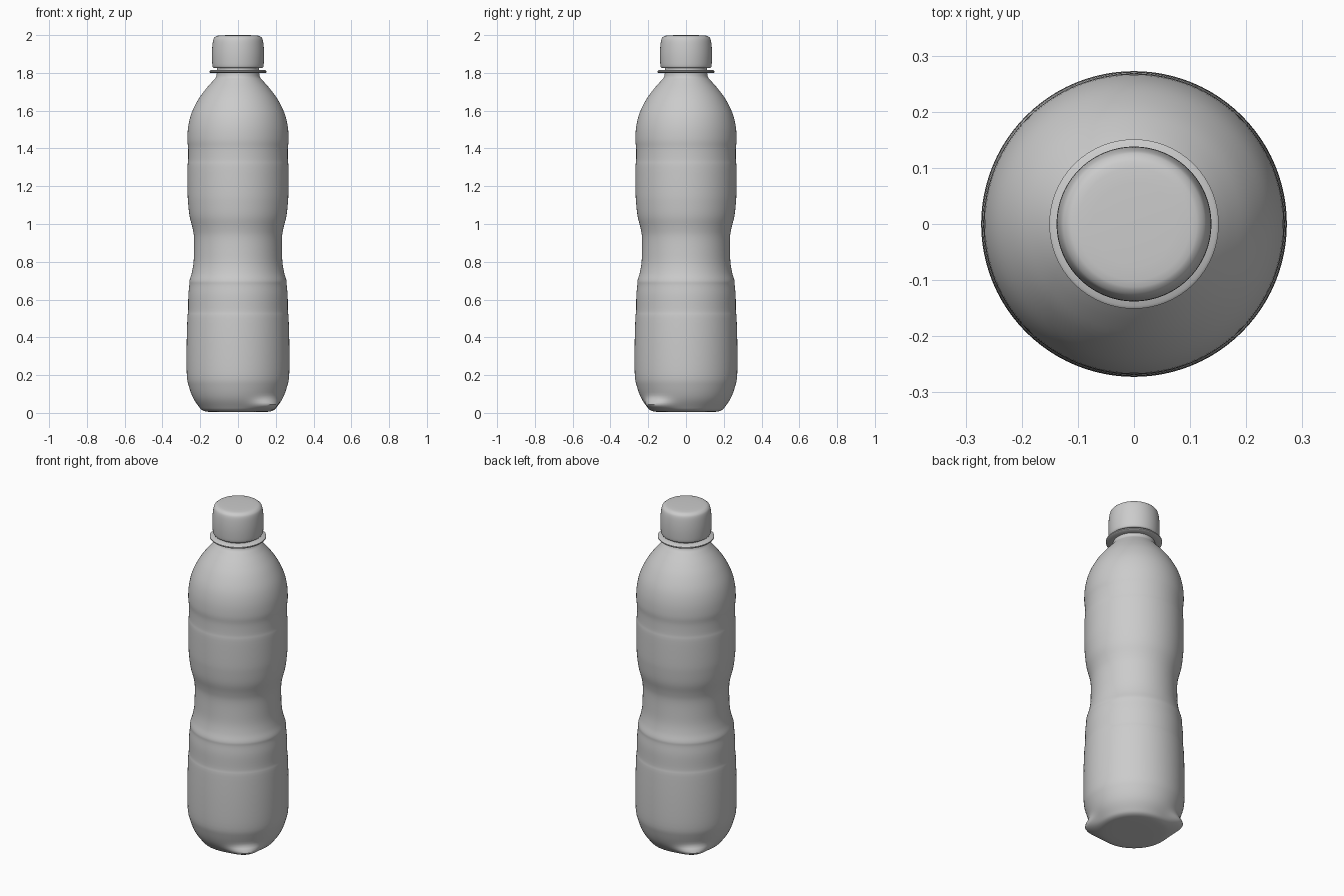
import bpy, bmesh, math

cube = bpy.data.objects.get("Cube")
if cube:
    bpy.data.objects.remove(cube, do_unlink=True)

grey = bpy.data.materials.new("plain grey")
grey.use_nodes = True
colour = (0.6, 0.6, 0.6, 1)
grey.diffuse_color = colour
shader = grey.node_tree.nodes["Principled BSDF"]
shader.inputs["Base Color"].default_value = colour
shader.inputs["Roughness"].default_value = 0.6


def smooth_profile(points, steps):
    """Monotone-ish curve through (radius, height) points."""
    out = []
    for i in range(len(points) - 1):
        a, b = points[max(i - 1, 0)], points[i]
        c, d = points[i + 1], points[min(i + 2, len(points) - 1)]
        for s in range(steps):
            t = s / steps
            out.append(tuple(
                0.5 * (2 * q + (r - p) * t + (2 * p - 5 * q + 4 * r - w) * t * t
                       + (3 * q - p - 3 * r + w) * t ** 3)
                for p, q, r, w in zip(a, b, c, d)))
    return out + [points[-1]]


def lathe(name, profile, shape=None, sides=96):
    """Revolve a profile about z and cap both ends."""
    bm = bmesh.new()
    rings = []
    for r, z in profile:
        ring = []
        for i in range(sides):
            a = math.tau * i / sides
            rr, zz = shape(r, z, a) if shape else (r, z)
            ring.append(bm.verts.new((rr * math.cos(a), rr * math.sin(a), zz)))
        rings.append(ring)
    for low, high in zip(rings, rings[1:]):
        for i in range(sides):
            j = (i + 1) % sides
            bm.faces.new((low[i], low[j], high[j], high[i]))
    bm.faces.new(rings[0][::-1])
    bm.faces.new(rings[-1])
    mesh = bpy.data.meshes.new(name)
    bm.to_mesh(mesh)
    bm.free()
    mesh.materials.append(grey)
    obj = bpy.data.objects.new(name, mesh)
    bpy.context.collection.objects.link(obj)
    bpy.ops.object.select_all(action="DESELECT")
    obj.select_set(True)
    bpy.context.view_layer.objects.active = obj
    bpy.ops.object.shade_smooth_by_angle(angle=math.radians(40))
    return obj


def base_lobes(r, z, a):
    """Two opposite corners pushed out low on the base."""
    corner = abs(math.cos(a + math.pi / 4)) ** 14
    band = math.exp(-((z - 0.04) / 0.03) ** 2)
    return r + 0.05 * corner * band * min(1, r / 0.2) ** 4, z


# Body: base, lower panel, waist, upper panel, shoulder, neck
body = [(0.02, 0.004), (0.14, 0.005), (0.185, 0.012), (0.208, 0.035),
        (0.238, 0.08), (0.26, 0.14), (0.271, 0.2), (0.272, 0.35),
        (0.268, 0.5), (0.264, 0.54), (0.263, 0.62), (0.258, 0.675),
        (0.257, 0.7), (0.245, 0.74), (0.236, 0.79), (0.233, 0.85),
        (0.233, 0.93), (0.241, 0.98), (0.256, 1.04), (0.264, 1.11),
        (0.267, 1.17), (0.267, 1.3), (0.264, 1.34), (0.264, 1.4),
        (0.268, 1.45), (0.263, 1.52), (0.245, 1.59), (0.21, 1.66),
        (0.17, 1.715), (0.131, 1.76), (0.114, 1.785), (0.112, 1.84)]
lathe("bottle_body", smooth_profile(body, 4), base_lobes)

# Thin collar under the cap
lathe("neck_ring", [(0.11, 1.8), (0.146, 1.8), (0.151, 1.804),
                    (0.151, 1.81), (0.146, 1.814), (0.11, 1.816)])

# Screw cap with rounded top
cap = [(0.127, 1.826), (0.134, 1.832), (0.137, 1.86), (0.138, 1.9),
       (0.136, 1.94), (0.131, 1.975), (0.122, 1.99), (0.1, 1.998), (0.02, 2.0)]
lathe("bottle_cap", smooth_profile(cap, 3))
